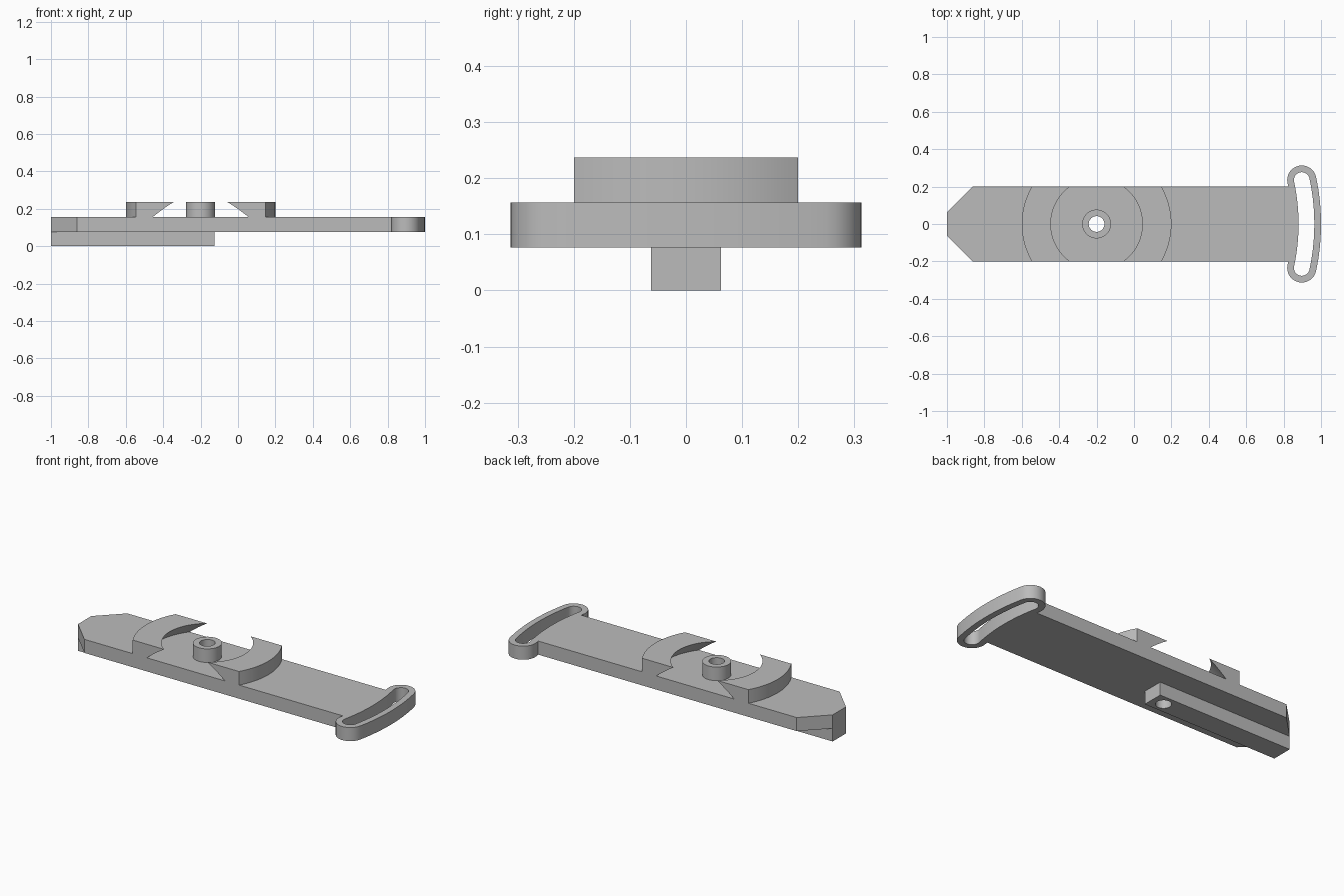
import bpy, bmesh
from math import sin, cos, pi, asin

if "Cube" in bpy.data.objects:
    bpy.data.objects.remove(bpy.data.objects["Cube"])

grey = bpy.data.materials.new("plain grey")
grey.use_nodes = True
grey.diffuse_color = (0.5, 0.5, 0.5, 1)
grey.node_tree.nodes["Principled BSDF"].inputs["Base Color"].default_value = (0.5, 0.5, 0.5, 1)

PIVOT = -0.2                         # x of the round mount and its bore
BASE, DECK, TOP = 0.077, 0.157, 0.237
HALF = 0.2                           # half width of the strap plate
BORE = 0.042


def finish(name, bm):
    bmesh.ops.recalc_face_normals(bm, faces=bm.faces)
    mesh = bpy.data.meshes.new(name)
    bm.to_mesh(mesh)
    bm.free()
    mesh.materials.append(grey)
    obj = bpy.data.objects.new(name, mesh)
    bpy.context.collection.objects.link(obj)
    return obj


def prism(name, outline, z0, z1):
    bm = bmesh.new()
    low = [bm.verts.new((x, y, z0)) for x, y in outline]
    high = [bm.verts.new((x, y, z1)) for x, y in outline]
    bm.faces.new(low)
    bm.faces.new(high)
    n = len(outline)
    for i in range(n):
        j = (i + 1) % n
        bm.faces.new((low[i], low[j], high[j], high[i]))
    return finish(name, bm)


def closed_ring(name, loops):
    """Bridge equal loops of (x, y, z) in order, last back to first."""
    bm = bmesh.new()
    rings = [[bm.verts.new(p) for p in loop] for loop in loops]
    for k, a in enumerate(rings):
        b = rings[(k + 1) % len(rings)]
        for i in range(len(a)):
            j = (i + 1) % len(a)
            bm.faces.new((a[i], a[j], b[j], b[i]))
    return finish(name, bm)


def circle(r, n=96):
    return [(PIVOT + r * cos(2 * pi * i / n), r * sin(2 * pi * i / n)) for i in range(n)]


def lathe(name, profile):
    return closed_ring(name, [[(x, y, z) for x, y in circle(r)] for r, z in profile])


def activate(obj):
    bpy.ops.object.select_all(action='DESELECT')
    obj.select_set(True)
    bpy.context.view_layer.objects.active = obj


def boolean(obj, cutter, operation):
    mod = obj.modifiers.new("cut", 'BOOLEAN')
    mod.operation, mod.solver, mod.object = operation, 'EXACT', cutter
    activate(obj)
    bpy.ops.object.modifier_apply(modifier=mod.name)
    bpy.data.objects.remove(cutter)


def box(x0, x1, half):
    return [(x0, -half), (x1, -half), (x1, half), (x0, half)]


# Strap plate with a blunt pointed end, and the narrow guide rail below it
tip = 0.062
plate = prism("strap_plate", [(-1, -tip), (-0.862, -HALF), (0.85, -HALF),
                              (0.85, HALF), (-0.862, HALF), (-1, tip)], BASE, DECK)
rail = prism("guide_rail", box(-1, -0.125, tip), 0, BASE)
for part in (plate, rail):
    boolean(part, prism("bore_cutter", circle(BORE), -0.1, 0.4), 'DIFFERENCE')

# Undercut round clamp, trimmed to the plate width into two jaws
jaws = lathe("clamp_jaws", [(0.4, DECK), (0.4, TOP), (0.245, TOP), (0.324, DECK)])
boolean(jaws, prism("jaw_trim", box(-1, 1, HALF), 0, 0.5), 'INTERSECT')

# Hollow centre post
post = lathe("centre_post", [(0.077, DECK), (0.077, TOP), (BORE, TOP), (BORE, DECK)])


# Curved end loop: an arc swept about the pivot, with round ends
def slot(r, steps=16):
    sweep, mid = asin(0.235 / 1.122), 1.122
    pts = []
    for side, radius in ((1, mid + r), (-1, mid - r)):
        for i in range(steps + 1):
            a = side * sweep * (2 * i / steps - 1)
            pts.append((PIVOT + radius * cos(a), radius * sin(a)))
        end = side * sweep
        cx, cy = PIVOT + mid * cos(end), mid * sin(end)
        start = end if side > 0 else end + pi
        for i in range(1, steps):
            a = start + pi * i / steps
            pts.append((cx + r * cos(a), cy + r * sin(a)))
    return pts


outer, inner = slot(0.078), slot(BORE)
loop = closed_ring("end_loop", [[(x, y, z) for x, y in line] for line, z in
                                ((outer, BASE), (outer, DECK), (inner, DECK), (inner, BASE))])

for part in (plate, rail, jaws, post, loop):
    activate(part)
    bpy.ops.object.shade_smooth_by_angle(angle=pi / 6)
